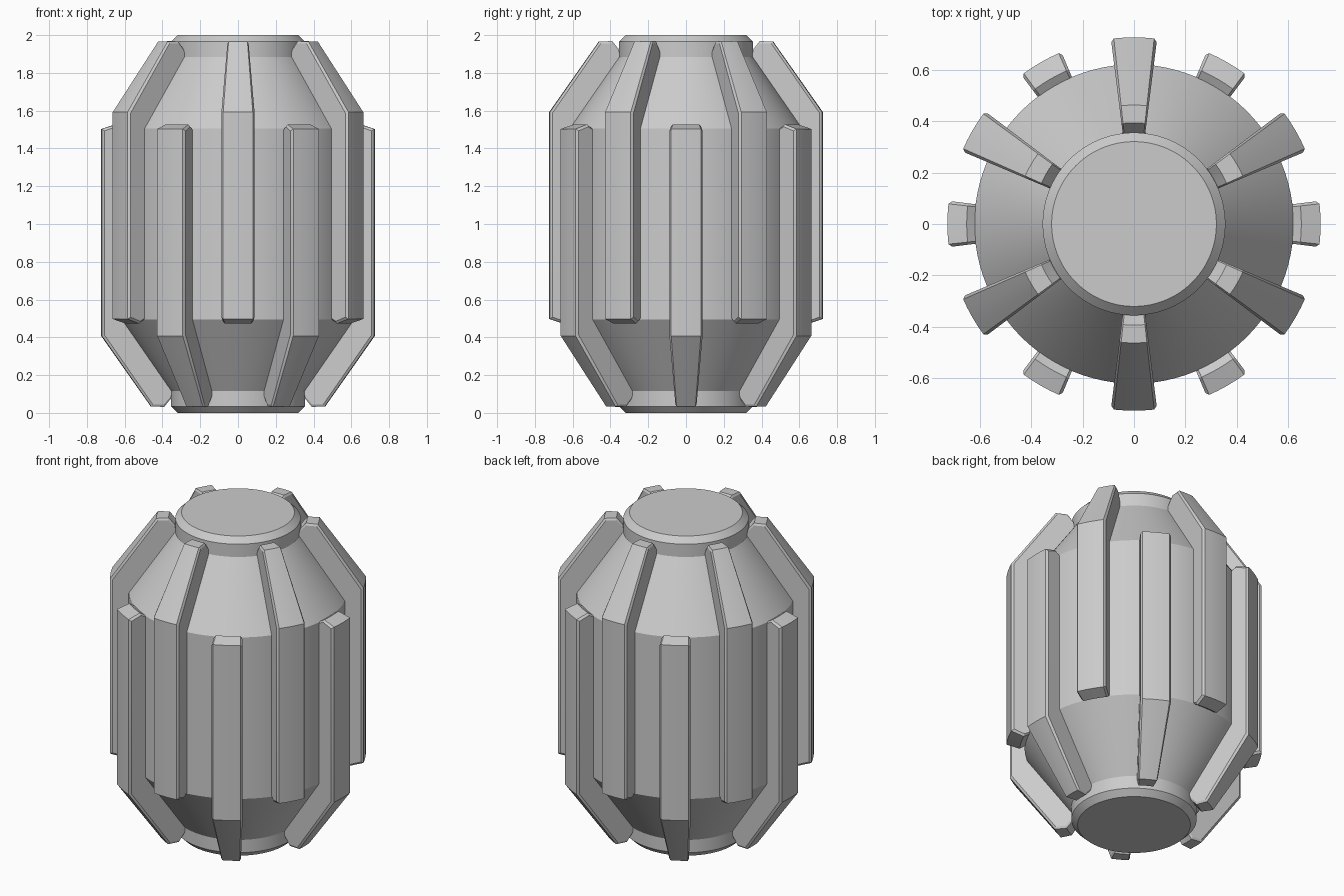
import bpy, bmesh, math

if "Cube" in bpy.data.objects:
    bpy.data.objects.remove(bpy.data.objects["Cube"])

metal = bpy.data.materials.new("plain grey")
metal.diffuse_color = (0.6, 0.6, 0.6, 1)
metal.use_nodes = True
metal.node_tree.nodes["Principled BSDF"].inputs["Base Color"].default_value = metal.diffuse_color


def finish(bm, name):
    bmesh.ops.recalc_face_normals(bm, faces=bm.faces)
    me = bpy.data.meshes.new(name)
    bm.to_mesh(me)
    bm.free()
    me.materials.append(metal)
    me.polygons.foreach_set("use_smooth", [True] * len(me.polygons))
    me.set_sharp_from_angle(angle=math.radians(25))
    return me


def add(me, name, rot=0.0):
    ob = bpy.data.objects.new(name, me)
    ob.rotation_euler.z = rot
    bpy.context.collection.objects.link(ob)
    return ob


def sweep(rings, closed_loop, closed_profile):
    """Bridge (angle, [(r, z)...]) rings around the z axis."""
    bm = bmesh.new()
    vs = [[bm.verts.new((r * math.cos(a), r * math.sin(a), z)) for r, z in p] for a, p in rings]
    n, m = len(vs), len(vs[0])
    for i in range(n if closed_loop else n - 1):
        a, b = vs[i], vs[(i + 1) % n]
        for j in range(m if closed_profile else m - 1):
            k = (j + 1) % m
            bm.faces.new((a[j], b[j], b[k], a[k]))
    if closed_loop:      # flat discs at both ends of the lathe
        bm.faces.new([v[0] for v in vs])
        bm.faces.new([v[-1] for v in vs])
    else:                # side walls of the rib
        bm.faces.new(vs[0])
        bm.faces.new(vs[-1])
    return bm


# Central body: double-tapered drum with chamfered collars
half = [(0.32, 0), (0.355, 0.035), (0.355, 0.115), (0.62, 0.495)]
profile = half + [(r, 2 - z) for r, z in reversed(half)]
SEG = 96
body = sweep([(2 * math.pi * i / SEG, profile) for i in range(SEG)], True, False)
add(finish(body, "body"), "body")

# Rib profile: straight outer face, bent over the upper cone
full = [(0.60, 1.50), (0.345, 1.87), (0.358, 1.925), (0.393, 1.968), (0.462, 1.966),
        (0.725, 1.592), (0.725, 0.497), (0.65, 0.473), (0.612, 0.497)]
# Slightly smaller profile on the flanks makes the edge chamfer
small = [(0.60, 1.50), (0.345, 1.87), (0.358, 1.915), (0.396, 1.955), (0.455, 1.955),
         (0.712, 1.588), (0.712, 0.507), (0.65, 0.485), (0.612, 0.505)]


def rib_mesh(name, flip):
    rings = []
    for deg in (-7.1, -6.2, -3.1, 0, 3.1, 6.2, 7.1):
        p = small if abs(deg) > 7 else full
        rings.append((math.radians(deg), [(r, 2 - z if flip else z) for r, z in p]))
    return finish(sweep(rings, False, True), name)


# Six ribs bend over the top, six bend under the bottom, alternating
upper = rib_mesh("upper_rib", False)
lower = rib_mesh("lower_rib", True)
for i in range(6):
    add(upper, f"upper_rib_{i + 1}", math.radians(30 + 60 * i))
    add(lower, f"lower_rib_{i + 1}", math.radians(60 * i))
